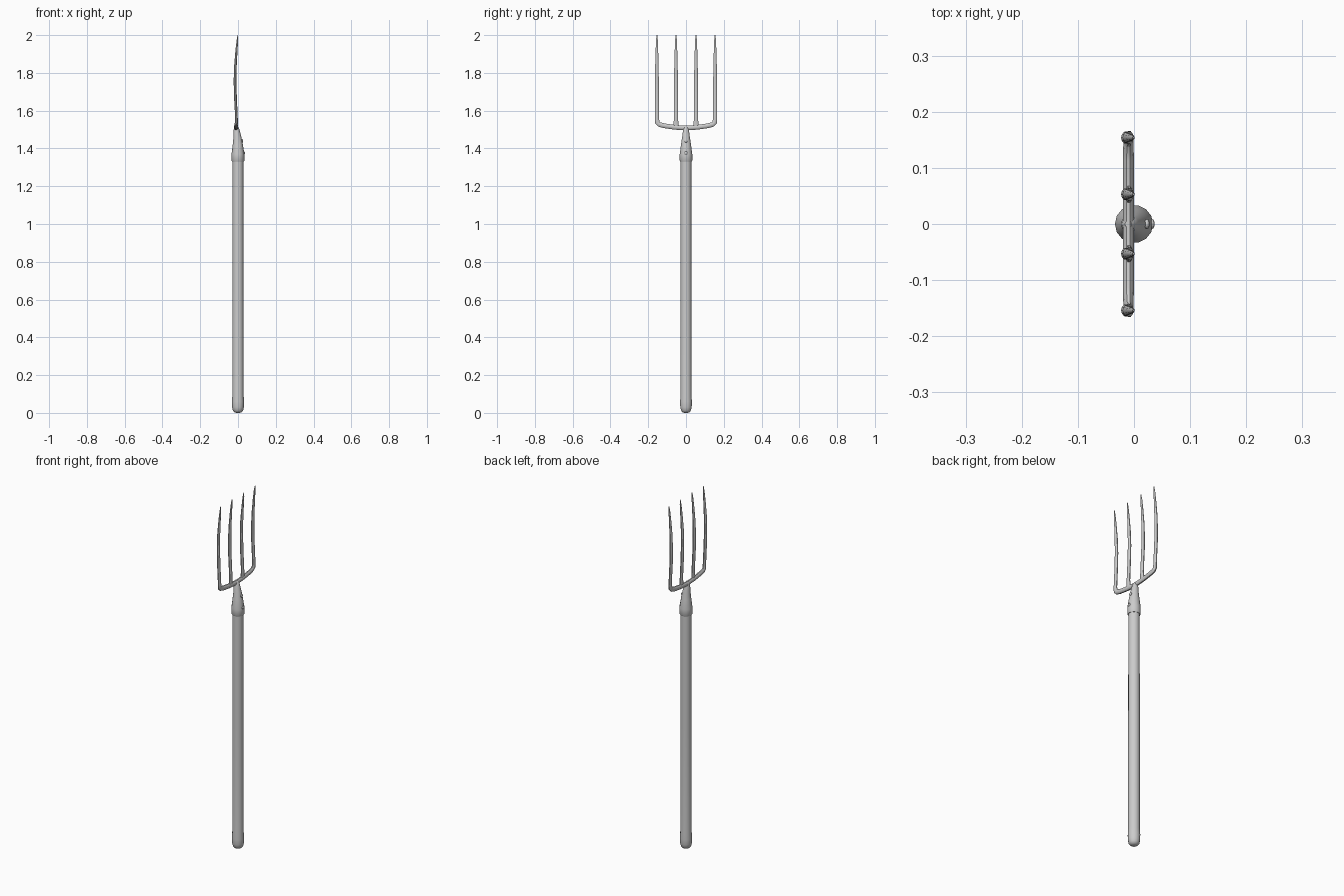
import bpy, bmesh, math
from mathutils import Vector, Matrix

if "Cube" in bpy.data.objects:
    bpy.data.objects.remove(bpy.data.objects["Cube"])


def finish(name, bm, angle=40):
    bmesh.ops.recalc_face_normals(bm, faces=bm.faces[:])
    mesh = bpy.data.meshes.new(name)
    bm.to_mesh(mesh)
    bm.free()
    ob = bpy.data.objects.new(name, mesh)
    bpy.context.collection.objects.link(ob)
    bpy.ops.object.select_all(action='DESELECT')
    bpy.context.view_layer.objects.active = ob
    ob.select_set(True)
    bpy.ops.object.shade_smooth_by_angle(angle=math.radians(angle))
    return ob


def sweep(name, stations, sides, mirror=False, angle=40):
    """Loft ellipses along stations (x, y, z, x radius, in-plane radius)."""
    bm = bmesh.new()
    pts = [Vector(s[:3]) for s in stations]
    rings = []
    for i, s in enumerate(stations):
        a, b = pts[max(i - 1, 0)], pts[min(i + 1, len(pts) - 1)]
        t = (b - a).normalized()
        if mirror and i == 0:
            t = Vector((0, 1, 0))      # flat joint on the mirror plane
        u = Vector((1, 0, 0))
        v = t.cross(u).normalized()
        rings.append([bm.verts.new(pts[i] + u * s[3] * math.cos(k * math.tau / sides)
                                   + v * s[4] * math.sin(k * math.tau / sides))
                      for k in range(sides)])
    for r, q in zip(rings, rings[1:]):
        for k in range(sides):
            j = (k + 1) % sides
            bm.faces.new((r[k], r[j], q[j], q[k]))
    if not mirror:
        bm.faces.new(rings[0])
    bm.faces.new(rings[-1])
    if mirror:
        geom = bm.verts[:] + bm.edges[:] + bm.faces[:]
        bmesh.ops.mirror(bm, geom=geom, axis='Y', merge_dist=0.0005)
    return finish(name, bm, angle)


# Wooden shaft with a rounded butt
shaft = [(0.0, 0.010), (0.004, 0.020), (0.013, 0.027), (0.03, 0.031), (0.06, 0.032),
         (0.09, 0.030), (0.7, 0.0295), (1.36, 0.029)]
sweep("shaft", [(0, 0, z, r, r) for z, r in shaft], 14, angle=60)

# Tapered metal socket, leaning towards the back of the tines
socket = [(1.33, 0.0, 0.031), (1.335, 0.0, 0.034), (1.37, 0.0, 0.034), (1.42, -0.001, 0.027),
          (1.46, -0.003, 0.021), (1.495, -0.007, 0.016), (1.512, -0.009, 0.012),
          (1.52, -0.01, 0.006)]
sweep("socket", [(x, 0, z, r, r) for z, x, r in socket], 14)

# Two rivets on the socket
for name, x, z in (("lower_rivet", 0.032, 1.375), ("upper_rivet", 0.023, 1.44)):
    bm = bmesh.new()
    bmesh.ops.create_uvsphere(bm, u_segments=10, v_segments=6, radius=0.009,
                              matrix=Matrix.Translation((x, 0, z))
                              @ Matrix.Diagonal((0.55, 1, 1, 1)))
    finish(name, bm, 60)

# Bowed tine profile: height, x offset, x radius, y radius
tine = [(1.60, -0.010, 0.007, 0.0115), (1.68, -0.014, 0.0075, 0.011),
        (1.76, -0.0155, 0.0075, 0.0105), (1.84, -0.0135, 0.0068, 0.0095),
        (1.92, -0.008, 0.0055, 0.007), (1.975, -0.003, 0.004, 0.005),
        (2.0, -0.001, 0.0015, 0.002)]

# Crossbar running into the two outer tines
bar = [(-0.01, 0.0, 1.508, 0.010, 0.013), (-0.01, 0.06, 1.512, 0.010, 0.013),
       (-0.01, 0.115, 1.520, 0.010, 0.013), (-0.01, 0.142, 1.527, 0.009, 0.013),
       (-0.009, 0.152, 1.537, 0.008, 0.0135), (-0.008, 0.154, 1.555, 0.007, 0.012)]
outer = [(x, 0.154, z, rx, ry) for z, x, rx, ry in tine]
sweep("crossbar_and_outer_tines", bar + outer, 10, mirror=True)

# Inner tines, flared where they meet the crossbar
for side, name in ((1, "inner_tine_left"), (-1, "inner_tine_right")):
    root = [(-0.009, side * 0.053, 1.510, 0.007, 0.017),
            (-0.009, side * 0.053, 1.528, 0.007, 0.015),
            (-0.008, side * 0.053, 1.550, 0.007, 0.012)]
    sweep(name, root + [(x, side * 0.053, z, rx, ry) for z, x, rx, ry in tine], 10)
